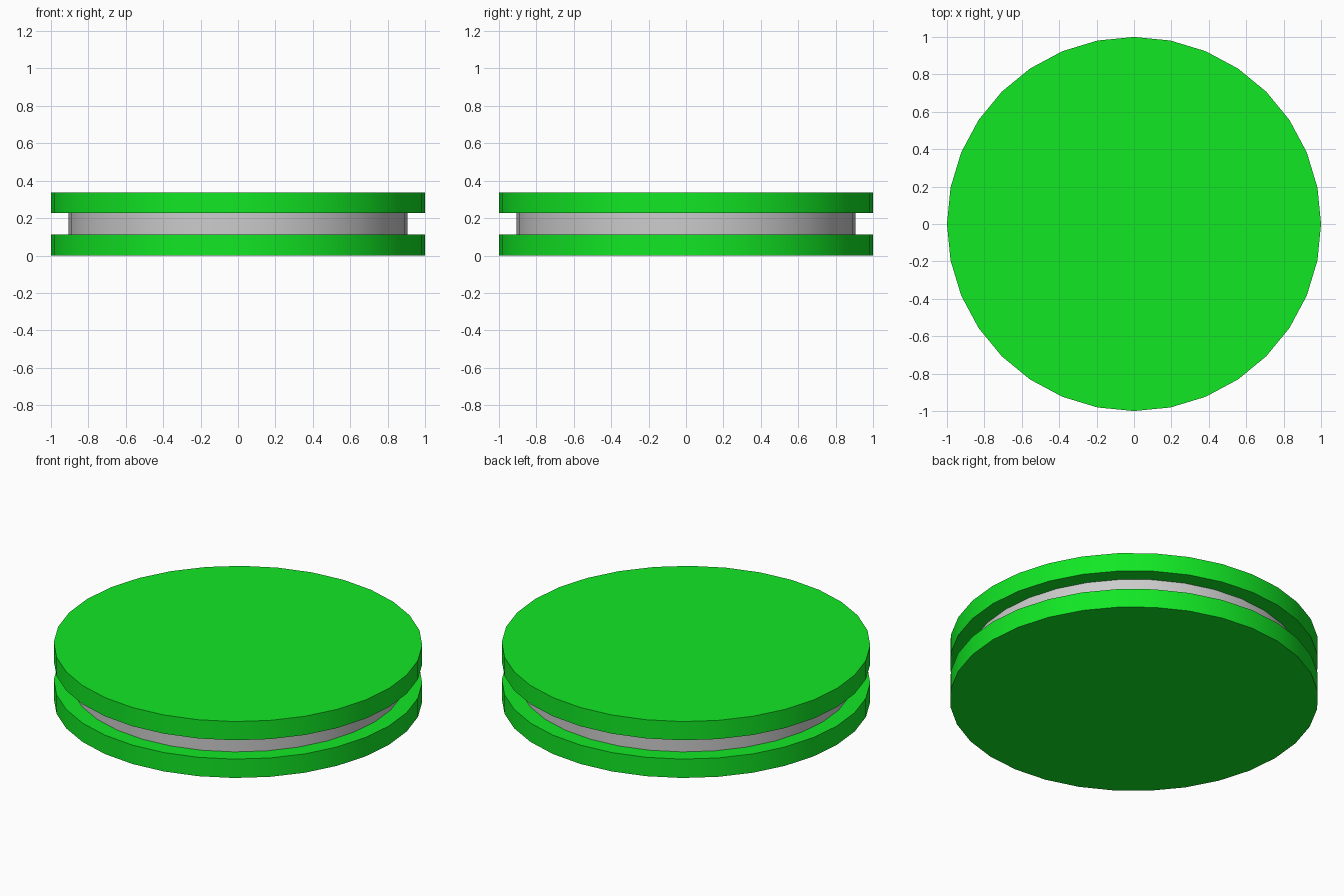
import bpy
import math

if "Cube" in bpy.data.objects:
    bpy.data.objects.remove(bpy.data.objects["Cube"])

green = bpy.data.materials.new("green")
green.diffuse_color = (0.006, 0.8, 0.018, 1)
green.use_nodes = True
green.node_tree.nodes["Principled BSDF"].inputs["Base Color"].default_value = green.diffuse_color


def disc(name, radius, z0, z1, material=None):
    """32-sided disc between two heights, smooth rim and flat caps."""
    bpy.ops.mesh.primitive_cylinder_add(
        vertices=32, radius=radius, depth=z1 - z0, location=(0, 0, (z0 + z1) / 2))
    obj = bpy.context.object
    obj.name = name
    if material:
        obj.data.materials.append(material)
    bpy.ops.object.shade_smooth_by_angle(angle=math.radians(30))
    return obj


# Two wide plates sandwiching a narrower grey core
disc("bottom_plate", 1.0, 0.0, 0.113, green)
disc("middle_core", 0.907, 0.113, 0.226)
disc("top_plate", 1.0, 0.226, 0.338, green)
